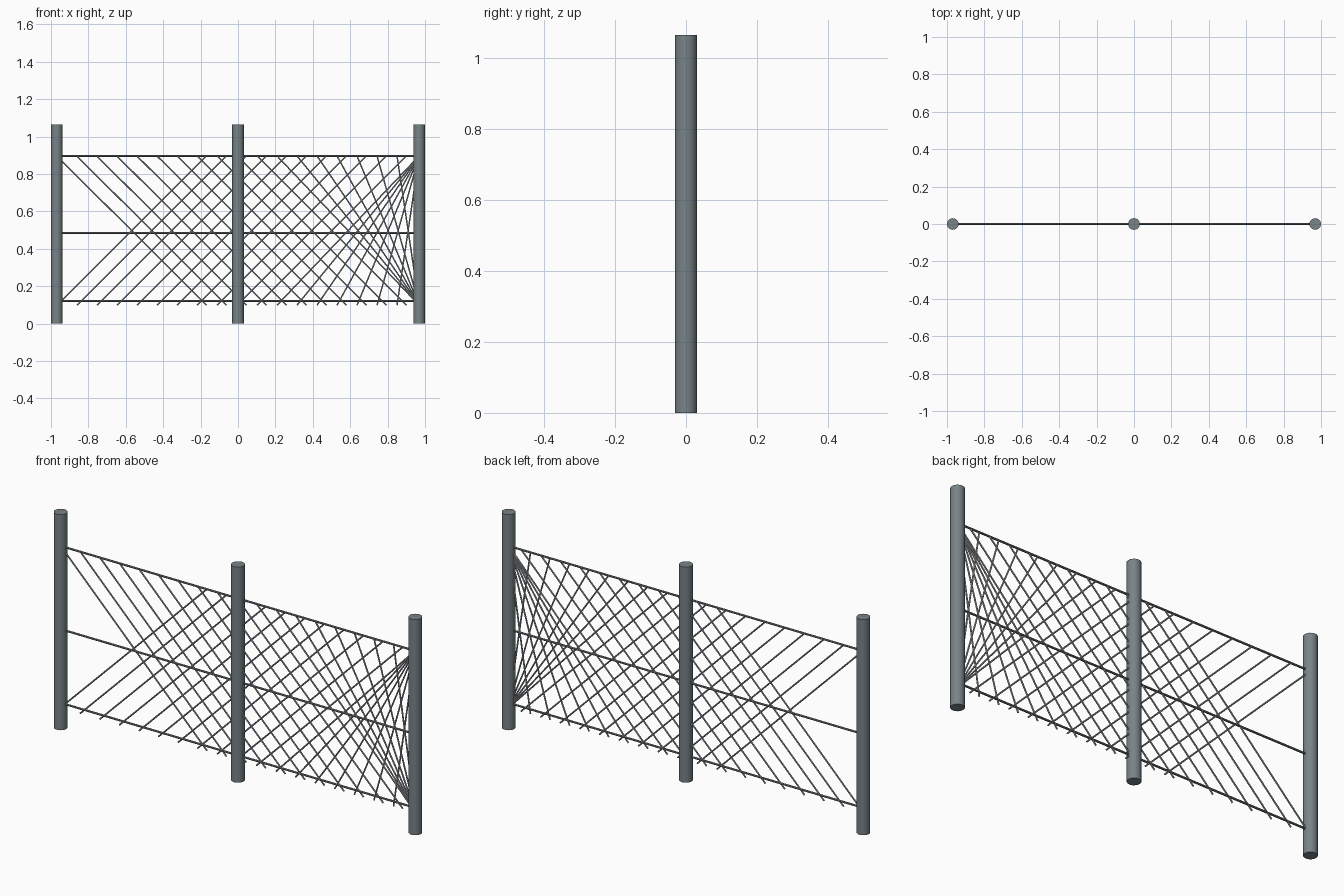
import bpy
from mathutils import Vector

if "Cube" in bpy.data.objects:
    bpy.data.objects.remove(bpy.data.objects["Cube"])

POST_X, POST_R, POST_H = 0.969, 0.031, 1.065
WIRE_TOP, WIRE_BOTTOM, RUN, STEPS = 0.897, 0.098, 0.80, 18
WIRE_STEP = 0.107


def material(name, rgb):
    m = bpy.data.materials.new(name)
    m.diffuse_color = (*rgb, 1)
    m.use_nodes = True
    m.node_tree.nodes["Principled BSDF"].inputs["Base Color"].default_value = m.diffuse_color
    return m


def rod(name, a, b, radius, mat, sides):
    """Cylinder running from point a to point b."""
    a, b = Vector(a), Vector(b)
    d = b - a
    bpy.ops.mesh.primitive_cylinder_add(vertices=sides, radius=radius, depth=d.length,
                                        location=(a + b) / 2,
                                        rotation=d.to_track_quat('Z', 'Y').to_euler())
    ob = bpy.context.object
    ob.name = name
    ob.data.materials.append(mat)
    bpy.ops.object.shade_smooth_by_angle()
    return ob


post_grey = material("post grey", (0.19, 0.228, 0.243))
rail_grey = material("rail grey", (0.20, 0.215, 0.225))
wire_grey = material("wire grey", (0.38, 0.40, 0.42))

# Three upright posts
for name, x in (("left", -POST_X), ("middle", 0), ("right", POST_X)):
    rod(name + "_post", (x, 0, 0), (x, 0, POST_H), POST_R, post_grey, 24)

# Horizontal rails
for name, z in (("bottom", 0.121), ("middle", 0.485), ("top", 0.896)):
    rod(name + "_rail", (-POST_X, 0, z), (POST_X, 0, z), 0.005, rail_grey, 8)

# Crossing diagonal wires, gathered at the right post where they run out of room
for i in range(STEPS):
    x0 = -POST_X + i * WIRE_STEP
    x1 = min(x0 + RUN, POST_X)
    rod(f"falling_wire_{i}", (x0, 0, WIRE_TOP), (x1, 0, WIRE_BOTTOM), 0.0038, wire_grey, 8)
    rod(f"rising_wire_{i}", (x0, 0, WIRE_BOTTOM), (x1, 0, WIRE_TOP), 0.0038, wire_grey, 8)
